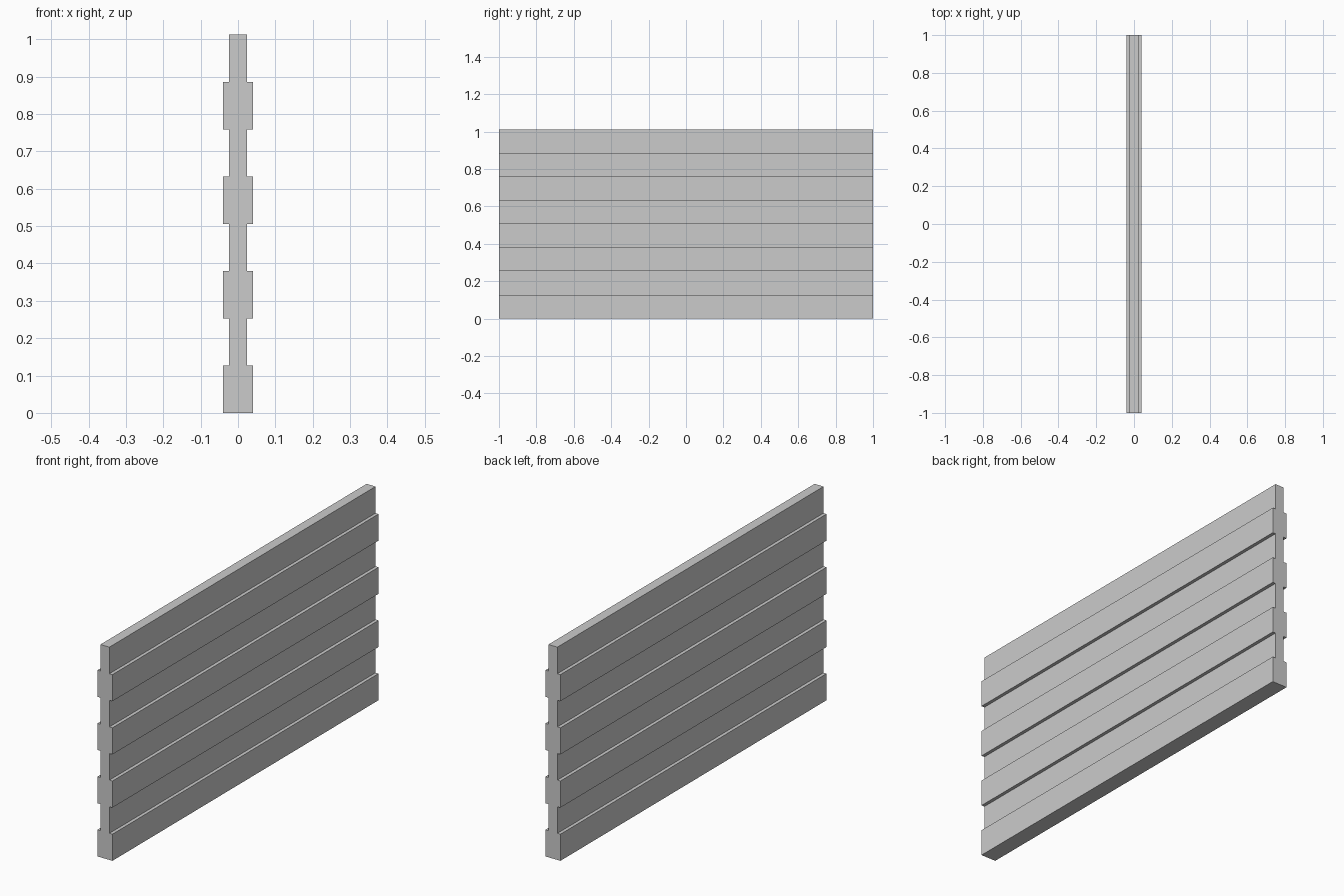
import bpy, bmesh

if "Cube" in bpy.data.objects:
    bpy.data.objects.remove(bpy.data.objects["Cube"])

LENGTH = 2.0
BANDS = 8
BAND_H = 1.012 / BANDS
WIDE, NARROW = 0.0395, 0.0235   # half thickness of raised and recessed bands

# Right half of the stepped cross-section, bottom to top
right = []
for i in range(BANDS):
    x = WIDE if i % 2 == 0 else NARROW
    right += [(x, i * BAND_H), (x, (i + 1) * BAND_H)]

# Mirror it to close the outline
outline = right + [(-x, z) for x, z in reversed(right)]

# Extrude the outline along the panel length
bm = bmesh.new()
face = bm.faces.new([bm.verts.new((x, -LENGTH / 2, z)) for x, z in outline])
result = bmesh.ops.extrude_face_region(bm, geom=[face], use_keep_orig=True)
moved = [v for v in result["geom"] if isinstance(v, bmesh.types.BMVert)]
bmesh.ops.translate(bm, verts=moved, vec=(0, LENGTH, 0))
bmesh.ops.recalc_face_normals(bm, faces=bm.faces[:])

mesh = bpy.data.meshes.new("ribbed_wall_panel")
bm.to_mesh(mesh)
bm.free()
panel = bpy.data.objects.new("ribbed_wall_panel", mesh)
bpy.context.collection.objects.link(panel)
